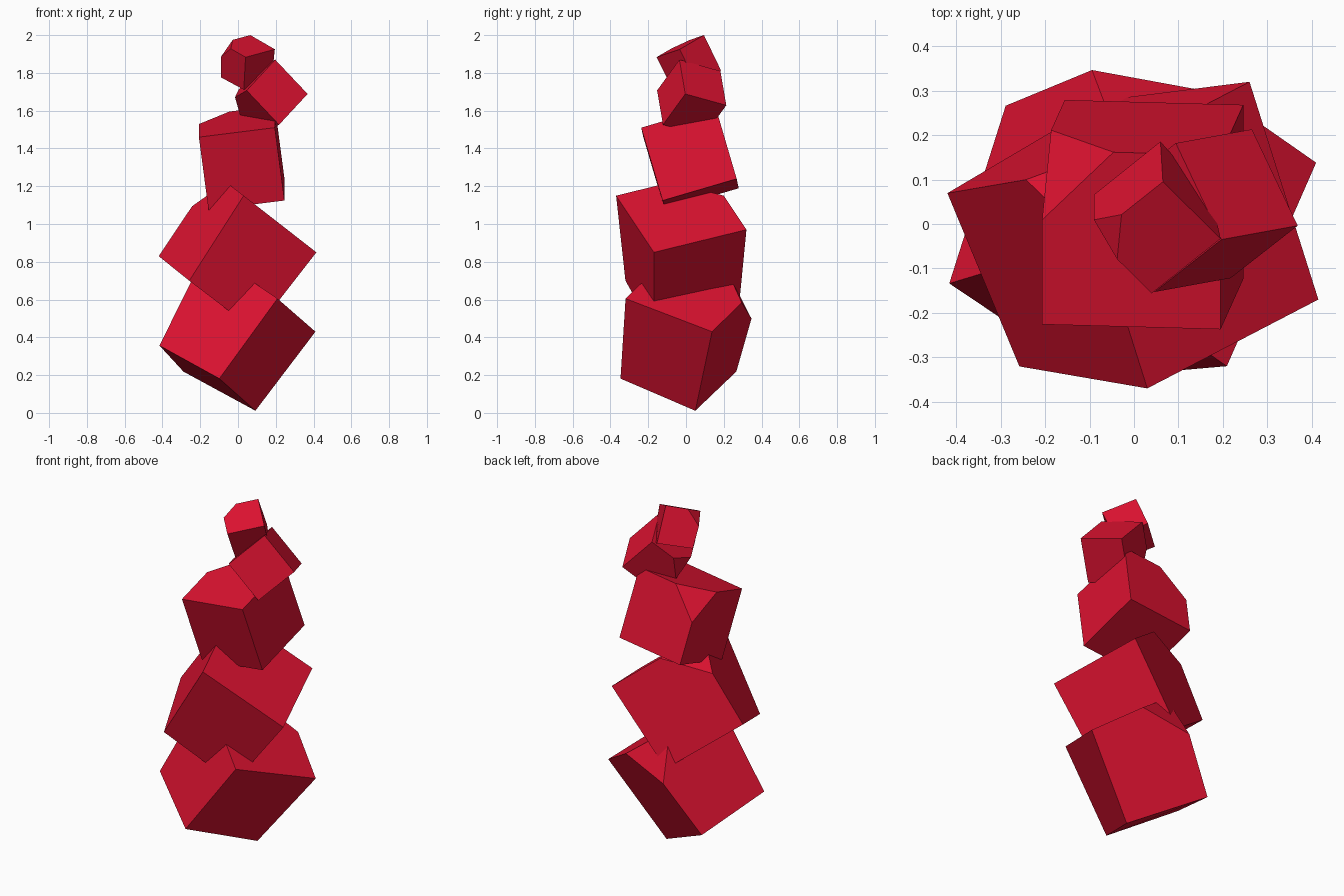
import bpy
import bmesh
from mathutils import Vector

# Remove only the default cube
default_cube = bpy.data.objects.get("Cube")
if default_cube:
    bpy.data.objects.remove(default_cube, do_unlink=True)

# Single red material
red = bpy.data.materials.new("crimson_red")
red.use_nodes = True
red_colour = (0.72, 0.006, 0.03, 1.0)
red.diffuse_color = red_colour
for node in red.node_tree.nodes:
    if node.type == "BSDF_PRINCIPLED":
        node.inputs["Base Color"].default_value = red_colour

CUT = 0.6  # where the chipped corner meets its edges, measured from their far ends


def make_block(name, corner, edge_u, edge_v, nudge_u=None, nudge_v=None, nudge_uv=None):
    """Tilted cube spanned from one corner by two edges, with one corner chipped off.
    The nudges pull three corners of the far face inwards for a slight taper."""
    corner, edge_u, edge_v = Vector(corner), Vector(edge_u), Vector(edge_v)
    edge_w = edge_u.cross(edge_v).normalized() * edge_u.length
    nudges = {(1, 0, 1): nudge_u, (0, 1, 1): nudge_v, (1, 1, 1): nudge_uv}

    # Move a primitive cube onto the tilted frame
    bm = bmesh.new()
    bmesh.ops.create_cube(bm, size=1.0)
    place = {}
    for vert in bm.verts:
        key = tuple(int(c > 0) for c in vert.co)
        u, v, w = key
        vert.co = corner + edge_u * u + edge_v * v + edge_w * w
        if nudges.get(key):
            vert.co += Vector(nudges[key])
        place[key] = vert.co.copy()

    # Slice off the chipped corner and cap it
    tip = place[1, 1, 0]
    a, b, c = (place[key].lerp(tip, CUT) for key in ((0, 1, 0), (1, 0, 0), (1, 1, 1)))
    normal = (b - a).cross(c - a).normalized()
    if normal.dot(tip - a) < 0:
        normal.negate()
    cut = bmesh.ops.bisect_plane(
        bm, geom=bm.verts[:] + bm.edges[:] + bm.faces[:],
        plane_co=a, plane_no=normal, clear_outer=True)
    rim = [item for item in cut["geom_cut"] if isinstance(item, bmesh.types.BMEdge)]
    bmesh.ops.contextual_create(bm, geom=rim)
    bmesh.ops.recalc_face_normals(bm, faces=bm.faces[:])

    mesh = bpy.data.meshes.new(name)
    bm.to_mesh(mesh)
    bm.free()
    mesh.materials.append(red)
    block = bpy.data.objects.new(name, mesh)
    bpy.context.scene.collection.objects.link(block)
    return block


# Stack of blocks, from the ground up
make_block("base_block",
           corner=(0.209, -0.32, 0.605),
           edge_u=(-0.375, 0.262, 0.256),
           edge_v=(0.201, 0.458, -0.175),
           nudge_u=(0.058, -0.049, -0.081),
           nudge_v=(-0.01, -0.062, 0.005),
           nudge_uv=(-0.016, -0.107, -0.044))

make_block("second_block",
           corner=(0.415, -0.17, 0.85),
           edge_u=(-0.385, -0.2, 0.3),
           edge_v=(-0.155, 0.49, 0.12),
           nudge_u=(0.036, 0.05, -0.034),
           nudge_v=(0, -0.04, 0),
           nudge_uv=(0.029, -0.05, -0.024))

make_block("middle_block",
           corner=(0.195, -0.237, 1.51),
           edge_u=(-0.402, 0.011, -0.05),
           edge_v=(0, 0.392, 0.115))

make_block("fourth_block",
           corner=(0.197, -0.035, 1.87),
           edge_u=(-0.151, -0.118, -0.163),
           edge_v=(-0.103, 0.217, -0.06))

make_block("top_block",
           corner=(0.195, -0.033, 1.925),
           edge_u=(-0.155, -0.123, -0.042),
           edge_v=(-0.13, 0.128, 0.075),
           nudge_u=(0.01, 0, 0.01),
           nudge_v=(0.014, 0.004, -0.006),
           nudge_uv=(0.019, 0.007, 0))
